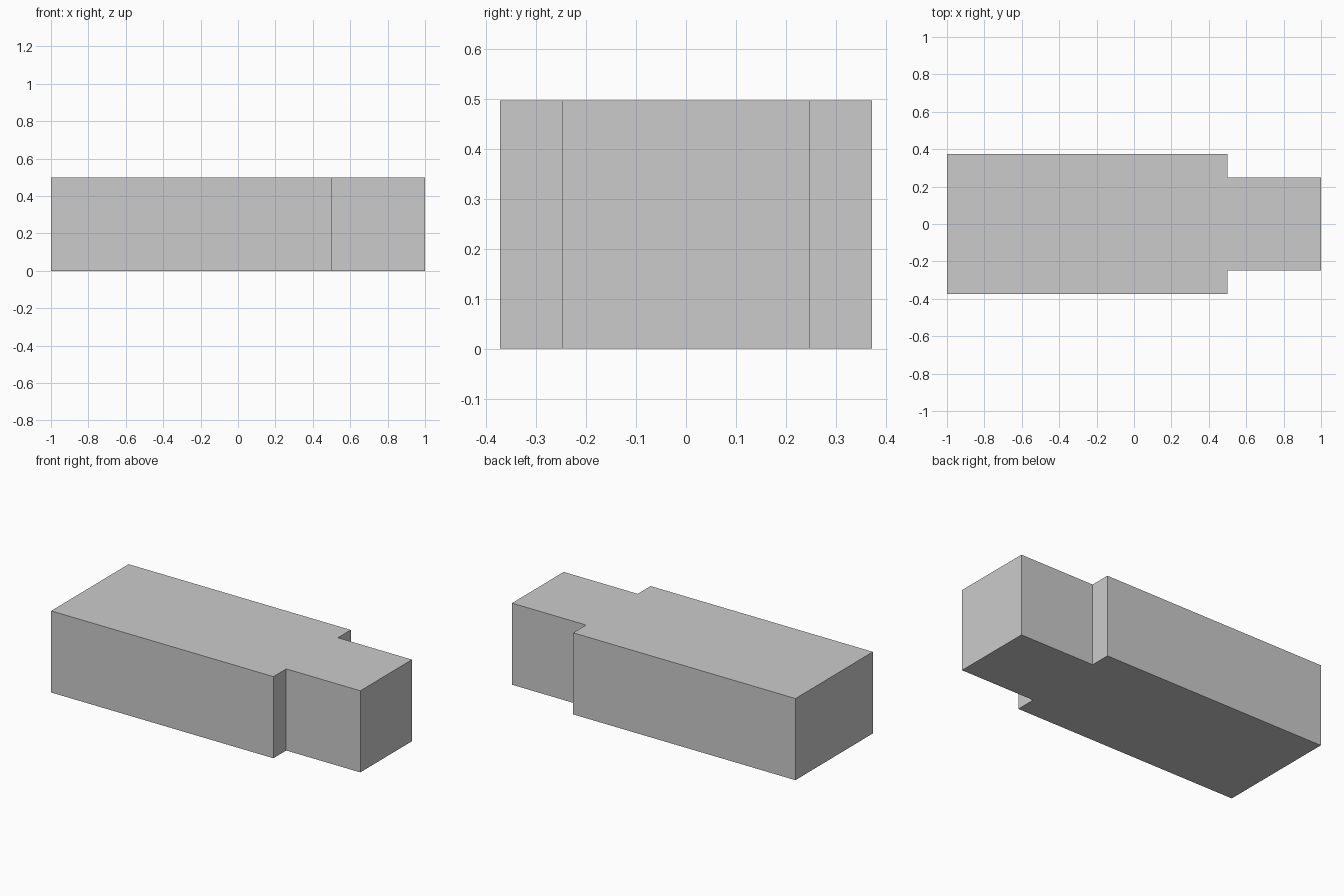
import bpy
import bmesh

if "Cube" in bpy.data.objects:
    bpy.data.objects.remove(bpy.data.objects["Cube"])

HEIGHT = 0.498
BODY_HALF, NECK_HALF = 0.373, 0.249
STEP_X = 0.5

# Half outline of the stepped block, mirrored across y = 0
half = [(-1, -BODY_HALF), (STEP_X, -BODY_HALF), (STEP_X, -NECK_HALF), (1, -NECK_HALF)]
outline = half + [(x, -y) for x, y in reversed(half)]

# Extrude the outline upwards into a solid
bm = bmesh.new()
base = bm.faces.new([bm.verts.new((x, y, 0)) for x, y in outline])
top = bmesh.ops.extrude_face_region(bm, geom=[base], use_keep_orig=True)
verts = [v for v in top["geom"] if isinstance(v, bmesh.types.BMVert)]
bmesh.ops.translate(bm, verts=verts, vec=(0, 0, HEIGHT))
bmesh.ops.recalc_face_normals(bm, faces=bm.faces[:])

mesh = bpy.data.meshes.new("stepped_block")
bm.to_mesh(mesh)
bm.free()
bpy.context.collection.objects.link(bpy.data.objects.new("stepped_block", mesh))
